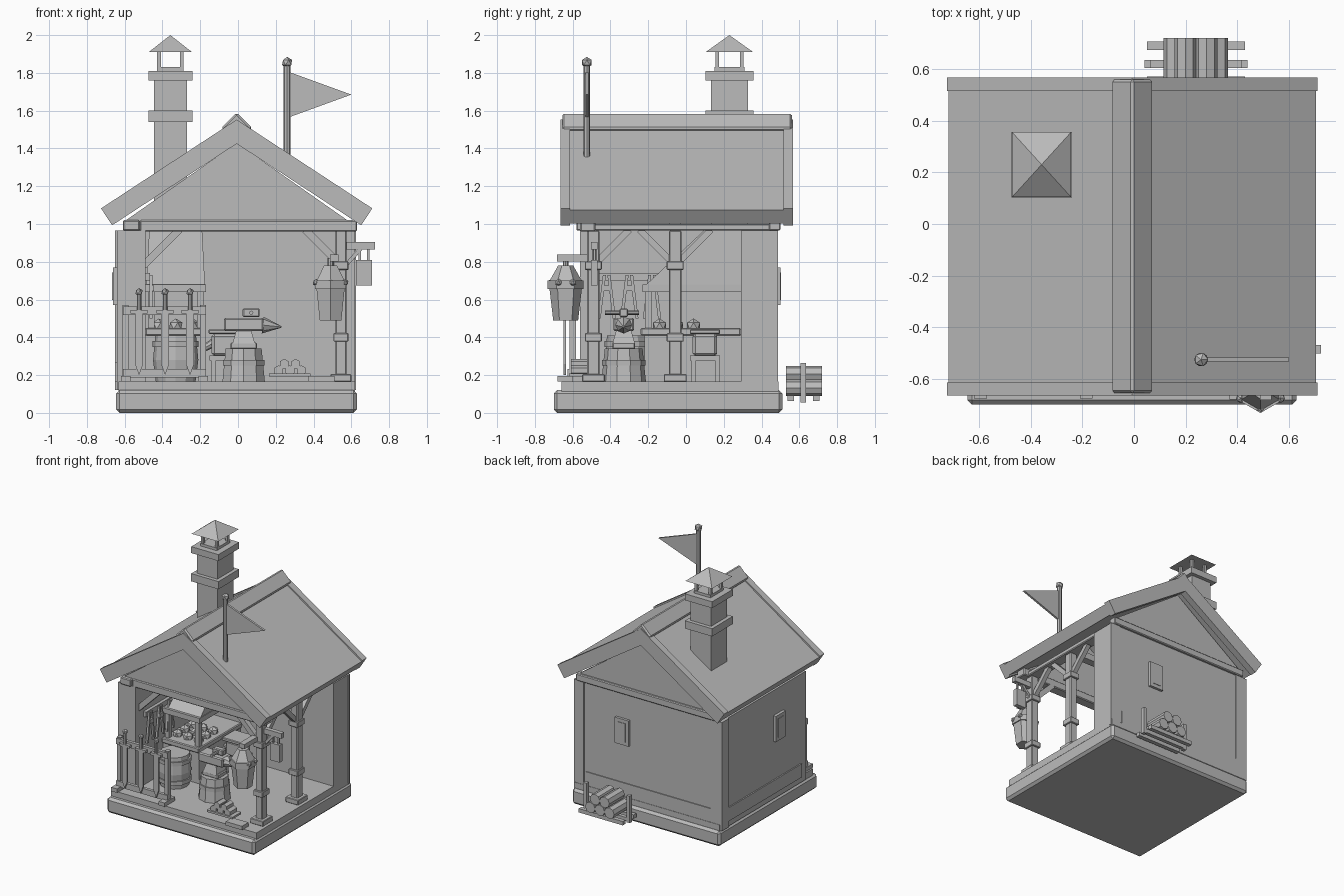
import bpy, bmesh, math
from mathutils import Vector, Matrix

old = bpy.data.objects.get("Cube")
if old:
    bpy.data.objects.remove(old, do_unlink=True)

grey = bpy.data.materials.new("plain_grey")
grey.use_nodes = True
colour = (.5, .5, .5, 1)
grey.diffuse_color = colour
grey.node_tree.nodes["Principled BSDF"].inputs["Base Color"].default_value = colour


def finish(name, bm, bevel=0):
    if bevel:
        bmesh.ops.bevel(bm, geom=bm.edges[:], offset=bevel, segments=1, affect='EDGES')
    bmesh.ops.recalc_face_normals(bm, faces=bm.faces[:])
    mesh = bpy.data.meshes.new(name)
    bm.to_mesh(mesh)
    bm.free()
    mesh.materials.append(grey)
    obj = bpy.data.objects.new(name, mesh)
    bpy.context.scene.collection.objects.link(obj)
    return obj


def box(name, x, y, z, bevel=0):
    """Box from (min, max) ranges."""
    bm = bmesh.new()
    bmesh.ops.create_cube(bm, size=1)
    for v in bm.verts:
        v.co = [r[0] + (c + .5) * (r[1] - r[0]) for c, r in zip(v.co, (x, y, z))]
    return finish(name, bm, bevel)


def block(name, centre, size, bevel=0):
    return box(name, *[(c - s / 2, c + s / 2) for c, s in zip(centre, size)], bevel)


def prism(name, outline, y0, y1, bevel=0):
    """Extrude an XZ outline along Y."""
    bm = bmesh.new()
    face = bm.faces.new([bm.verts.new((x, y0, z)) for x, z in outline])
    ext = bmesh.ops.extrude_face_region(bm, geom=[face])
    for v in ext["geom"]:
        if isinstance(v, bmesh.types.BMVert):
            v.co.y = y1
    return finish(name, bm, bevel)


def rod(name, a, b, r, r2=None, sides=8, turn=0):
    """Cylinder, cone or frustum between two points."""
    a, b = Vector(a), Vector(b)
    bm = bmesh.new()
    rot = (b - a).to_track_quat('Z', 'Y').to_matrix().to_4x4()
    bmesh.ops.create_cone(bm, cap_ends=True, segments=sides, radius1=r,
                          radius2=r if r2 is None else r2, depth=(b - a).length,
                          matrix=Matrix.Translation((a + b) / 2) @ rot @ Matrix.Rotation(turn, 4, 'Z'))
    return finish(name, bm)


def beam(name, a, b, w):
    return rod(name, a, b, w * math.sqrt(.5), sides=4, turn=math.pi / 4)


def ball(name, centre, r):
    bm = bmesh.new()
    bmesh.ops.create_icosphere(bm, subdivisions=1, radius=r, matrix=Matrix.Translation(centre))
    return finish(name, bm)


def chevron(name, top, half, thick, slope, y0, y1, bevel=0):
    """Inverted V section running along Y."""
    length = math.hypot(1, slope)
    end = top - slope * half
    inner = half - thick * slope / length
    low = end - thick / length
    pts = [(-half, end), (0, top), (half, end), (inner, low),
           (0, top - thick * length), (-inner, low)]
    return prism(name, [(x + MID, z) for x, z in pts], y0, y1, bevel)


MID = -.007
FLOOR = .165

# Base and floor
box("base_slab", (-.645, .63), (-.7, .51), (0, .12), .018)
box("floor", (-.632, .62), (-.66, .49), (.11, FLOOR))

# Thick walls with skirting, plates and narrow windows
box("left_wall", (-.64, -.49), (-.56, .48), (.12, .965))
box("back_wall", (-.49, .62), (.29, .48), (.12, .965))
box("back_skirting", (-.645, .52), (.47, .487), (FLOOR, .27))
box("left_skirting", (-.65, -.63), (-.5, .4), (FLOOR, .27))
box("back_corner_trim", (-.645, -.55), (.47, .487), (.12, .965))
box("back_right_trim", (.54, .625), (.47, .487), (.12, .965))
box("left_corner_trim", (-.65, -.63), (.4, .487), (.12, .965))
for sx, name in ((.1, "outer"), (.045, "inner")):
    deep = .008 if name == "inner" else 0
    block(name + "_back_window", (.205, .485, .67), (sx + .02, .03 + deep, sx + .1))
    block(name + "_left_window", (-.648, -.22, .67), (.03 + deep, sx + .02, sx + .1))
box("left_plate", (-.61, -.52), (-.58, .5), (.965, 1.02), .006)
box("right_plate", (.5, .59), (-.56, .5), (.965, 1.0), .006)
box("front_beam", (-.52, .63), (-.56, -.48), (.96, 1.02), .006)
box("back_beam", (-.61, .6), (.44, .5), (.965, 1.02), .006)
box("tie_beam", (-.5, .52), (-.09, -.03), (.97, 1.02))

# Gables and roof
for name, y in (("front_gable", -.55), ("back_gable", .44)):
    prism(name, [(MID - .6, 1.01), (MID + .6, 1.01), (MID, 1.43)], y, y + .04)
chevron("roof_slab", 1.54, .712, .085, .655, -.615, .515)
for name, y in (("front_barge_board", -.665), ("back_barge_board", .515)):
    chevron(name, 1.553, .718, .107, .655, y, y + .052)
chevron("ridge_cap", 1.59, .083, .06, 1, -.655, .56, .01)

# Posts with collars and braces on the open side
PX = .545
for name, y in (("front_post", -.49), ("middle_post", -.057)):
    block(name, (PX, y, .565), (.06, .066, .8), .006)
    block(name + "_foot", (PX, y, .185), (.11, .12, .04), .004)
    for z in (.4, .78):
        block(name + "_collar", (PX, y, z), (.08, .09, .045), .004)
    for side in (-1, 1):
        if y < -.3 and side < 0:
            continue
        beam(name + "_brace", (PX, y, .78), (PX, y + side * .19, .97), .035)
beam("front_brace_right", (PX, -.5, .78), (PX - .19, -.5, .97), .04)
beam("front_brace_left", (-.5, -.5, .78), (-.31, -.5, .97), .04)

# Chimney
CX, CY = -.358, .23


def square(name, half, z0, z1, bevel=0):
    box(name, (CX - half, CX + half), (CY - half - .01, CY + half + .01), (z0, z1), bevel)


square("chimney_shaft", .088, .9, 1.78)
square("lower_collar", .117, 1.54, 1.6)
square("upper_collar", .117, 1.76, 1.81)
square("flue_rim", .07, 1.81, 1.83)
for sx in (-1, 1):
    for sy in (-1, 1):
        block("cap_support", (CX + sx * .06, CY + sy * .065, 1.86), (.02, .02, .11))
cap = rod("chimney_cap", (CX, CY, 1.91), (CX, CY, 2), .162, 0, 4, math.pi / 4)
cap.scale.y = 1.1
cap.location.y = -CY * .1

# Flag
rod("flag_pole", (.26, -.525, 1.34), (.26, -.525, 1.84), .018)
ball("pole_knob", (.26, -.525, 1.855), .03)
prism("pennant", [(.27, 1.805), (.6, 1.685), (.27, 1.565)], -.533, -.517)

# Forge with hood and coals
box("forge_table", (-.49, -.18), (-.22, .29), (FLOOR, .41))
box("forge_rim", (-.49, -.17), (-.24, .29), (.41, .45), .006)
for i in range(9):
    ball("coal", (-.42 + .09 * (i % 3), -.14 + .09 * (i // 3), .46), .04)
for x in (-.46, -.2):
    block("hood_post", (x, -.2, .56), (.035, .035, .24))
box("hood_rim", (-.49, -.17), (-.23, .29), (.64, .68))
bm = bmesh.new()
bmesh.ops.create_cube(bm, size=1)
for v in bm.verts:
    up = v.co.z > 0
    v.co = (-.33 + v.co.x * (.28 if up else .31),
            .29 if v.co.y > 0 else (.1 if up else -.21), .97 if up else .68)
finish("forge_hood", bm)

# Bellows on a stool
for x in (-.13, -.02):
    for y in (.04, .165):
        block("stool_leg", (x, y, .22), (.025, .025, .12))
block("stool_top", (-.075, .1, .29), (.15, .16, .025))
block("bellows_body", (-.07, .1, .36), (.14, .13, .12), .015)
block("bellows_board", (-.07, .1, .43), (.17, .16, .025), .005)
rod("bellows_nozzle", (-.08, .1, .4), (-.2, .1, .33), .03, .015)

# Quenching barrel
BX, BY = -.33, -.31
rod("barrel_lower", (BX, BY, FLOOR), (BX, BY, .28), .105, .12, 12)
rod("barrel_upper", (BX, BY, .28), (BX, BY, .41), .12, .108, 12)
for z in (.2, .35):
    rod("barrel_hoop", (BX, BY, z), (BX, BY, z + .03), .122, sides=12)

# Anvil on a stump, with a hammer
AX, AY = .03, -.33
rod("stump", (AX, AY, FLOOR), (AX, AY, .34), .118, .1, 10)
rod("stump_band", (AX, AY, .25), (AX, AY, .28), .115, sides=10)
block("anvil_foot", (AX, AY, .355), (.14, .12, .035), .006)
rod("anvil_waist", (AX, AY, .365), (AX, AY, .44), .085, .055, 4, math.pi / 4)
block("anvil_body", (AX, AY, .468), (.21, .11, .07), .008)
rod("anvil_horn", (.13, AY, .465), (.23, AY, .455), .045, .004)
block("hammer_head", (.07, AY, .53), (.09, .045, .045), .006)
rod("hammer_handle", (.07, AY + .08, .53), (.07, AY - .1, .53), .011)

# Ingot stack
block("ingot_tray", (.275, -.565, .2), (.22, .11, .016))
for row, count in enumerate((3, 2)):
    for i in range(count):
        rod("ingot", (.275 + (i - (count - 1) / 2) * .06, -.61, .225 + row * .034),
            (.275 + (i - (count - 1) / 2) * .06, -.525, .225 + row * .034), .027, sides=6)
block("floor_block", (.44, -.64, .18), (.14, .08, .03))

# Weapon rack with three swords
for x in (-.595, -.185):
    block("rack_upright", (x, -.6, .37), (.032, .035, .4))
    block("rack_foot", (x, -.61, .18), (.05, .13, .03))
for z in (.21, .54):
    block("rack_bar", (-.39, -.615, z), (.44, .025, .045))
for x in (-.524, -.386, -.254):
    prism("sword_blade", [(x - .022, .53), (x + .022, .53), (x + .022, .26), (x, .2), (x - .022, .26)],
          -.648, -.634)
    block("sword_guard", (x, -.641, .535), (.09, .025, .02))
    rod("sword_grip", (x, -.641, .54), (x, -.641, .63), .012)
    ball("sword_pommel", (x, -.641, .64), .021)

# Tongs and tools hung on the left wall
block("tool_rail", (-.478, -.3, .72), (.025, .33, .04))
for y in (-.42, -.3, -.18):
    for side in (-1, 1):
        beam("tongs_arm", (-.46, y + side * .012, .73), (-.46, y + side * .04, .5), .016)
    block("tongs_hinge", (-.455, y, .66), (.02, .05, .03))

# Hanging sign
SY = -.485
box("sign_arm", (.57, .725), (SY - .017, SY + .017), (.865, .905))
beam("sign_strut", (.57, SY, .78), (.65, SY, .87), .02)
for x in (.645, .69):
    block("sign_link", (x, SY, .835), (.012, .012, .07))
box("sign_board", (.625, .71), (SY - .017, SY + .017), (.675, .81))

# Lantern on the front post
LX, LY = .49, -.637
block("lantern_arm", (LX + .02, LY + .06, .82), (.045, .21, .035))
rod("lantern_hook", (LX, LY, .76), (LX, LY, .82), .015)
rod("lantern_crown", (LX, LY, .7), (LX, LY, .78), .085, .04, 6)
rod("lantern_rim", (LX, LY, .655), (LX, LY, .7), .095, sides=6)
rod("lantern_body", (LX, LY, .49), (LX, LY, .66), .066, .086, 6)
for i in range(6):
    a = math.radians(60 * i + 30)
    ball("rim_knob", (LX + .088 * math.cos(a), LY + .075 * math.sin(a), .69), .02)

# Log pile behind the back wall
for row, count in enumerate((3, 2)):
    for i in range(count):
        x = .24 + (i - (count - 1) / 2) * .082
        rod("log", (x, .53, .133 + row * .073), (x, .72, .133 + row * .073), .043, sides=8)
for y in (.555, .69):
    block("log_rail", (.24, y, .077), (.38, .033, .03))
for x in (.053, .427):
    block("log_stake", (x, .62, .16), (.026, .03, .21))
block("log_cross_rail", (.24, .62, .077), (.38, .03, .028))
